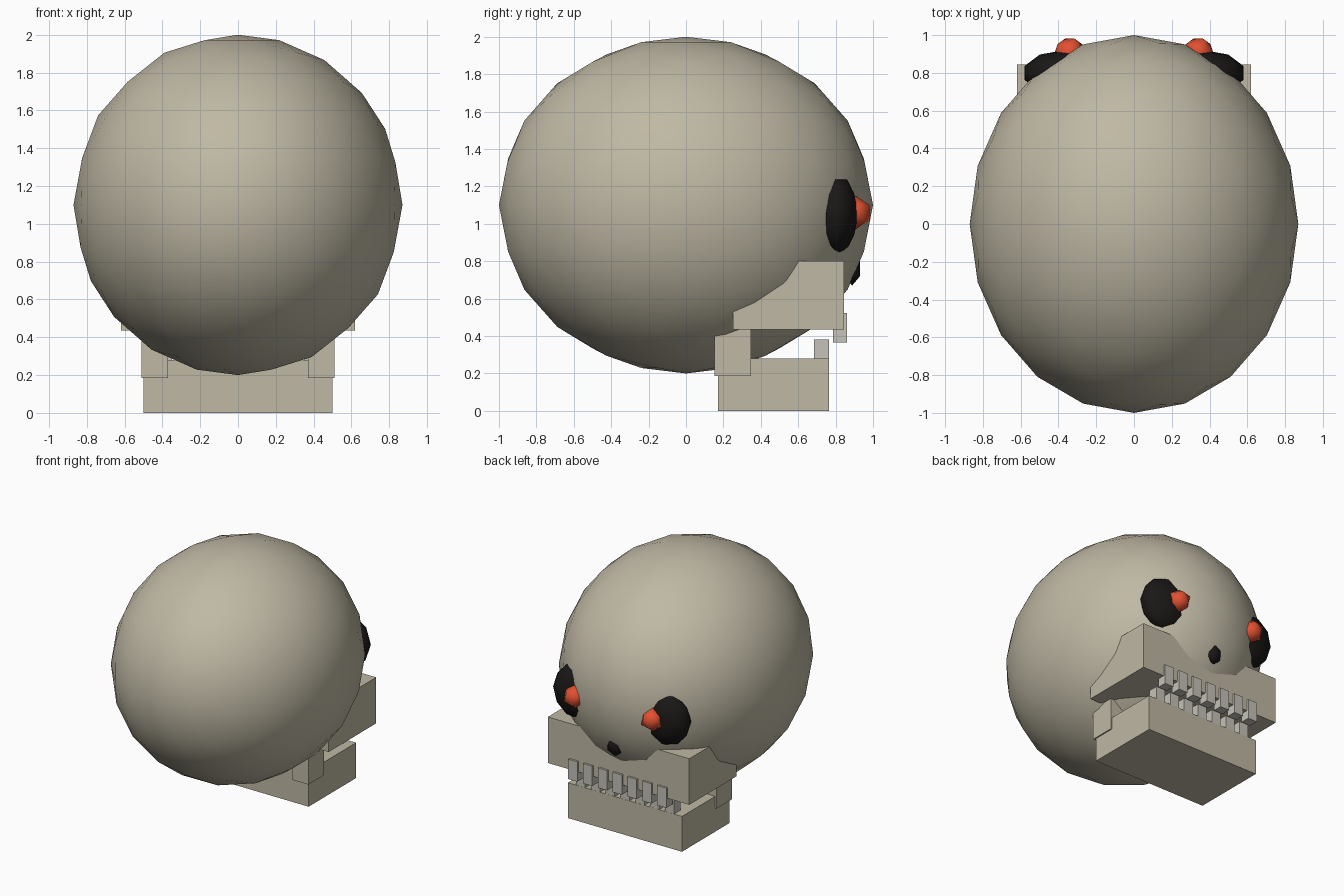
import bpy

if "Cube" in bpy.data.objects:
    bpy.data.objects.remove(bpy.data.objects["Cube"])


def material(name, rgb):
    m = bpy.data.materials.new(name)
    m.diffuse_color = (*rgb, 1)
    m.use_nodes = True
    m.node_tree.nodes["Principled BSDF"].inputs["Base Color"].default_value = m.diffuse_color
    return m


BONE = material("bone", (0.52, 0.48, 0.37))
TOOTH = material("tooth", (0.56, 0.54, 0.48))
BLACK = material("black", (0.01, 0.009, 0.008))
RED = material("red", (0.75, 0.08, 0.03))


def ball(name, center, radii, subdivisions, mat):
    """Smooth-shaded low-poly ellipsoid."""
    bpy.ops.mesh.primitive_ico_sphere_add(subdivisions=subdivisions, radius=1, location=center)
    ob = bpy.context.object
    ob.name = name
    ob.scale = radii
    bpy.ops.object.transform_apply(location=False, rotation=False, scale=True)
    bpy.ops.object.shade_smooth()
    ob.data.materials.append(mat)
    return ob


def box(name, x, y, z, mat):
    """Box given by its (min, max) range on each axis."""
    ranges = (x, y, z)
    bpy.ops.mesh.primitive_cube_add(size=1, location=[(a + b) / 2 for a, b in ranges])
    ob = bpy.context.object
    ob.name = name
    ob.scale = [b - a for a, b in ranges]
    bpy.ops.object.transform_apply(location=False, rotation=False, scale=True)
    ob.data.materials.append(mat)
    return ob


# Cranium
ball("cranium", (0, 0, 1.1), (0.87, 1.0, 0.9), 3, BONE)

# Face: sockets, glowing eyes, nose hole (the face looks along +y)
for side, s in (("left", -1), ("right", 1)):
    ball(f"eye_socket_{side}", (s * 0.37, 0.80, 1.05), (0.22, 0.12, 0.22), 2, BLACK)
    ball(f"eye_{side}", (s * 0.34, 0.905, 1.06), (0.09, 0.09, 0.09), 1, RED)
ball("nose_hole", (0, 0.888, 0.76), (0.07, 0.05, 0.09), 1, BLACK)

# Jaws
box("upper_jaw", (-0.62, 0.62), (0.25, 0.845), (0.435, 0.80), BONE)
box("lower_jaw", (-0.5, 0.5), (0.17, 0.765), (0.0, 0.28), BONE)

# Jaw hinges, running up into the cranium
for side, s in (("left", -1), ("right", 1)):
    x = sorted((s * 0.37, s * 0.51))
    box(f"jaw_hinge_{side}", x, (0.152, 0.348), (0.185, 0.60), BONE)

# Teeth
for i in range(7):
    x = (i - 3) * 0.13
    box(f"upper_tooth_{i + 1}", (x - 0.04, x + 0.04), (0.785, 0.861), (0.365, 0.522), TOOTH)
    box(f"lower_tooth_{i + 1}", (x - 0.04, x + 0.04), (0.685, 0.764), (0.26, 0.382), TOOTH)
